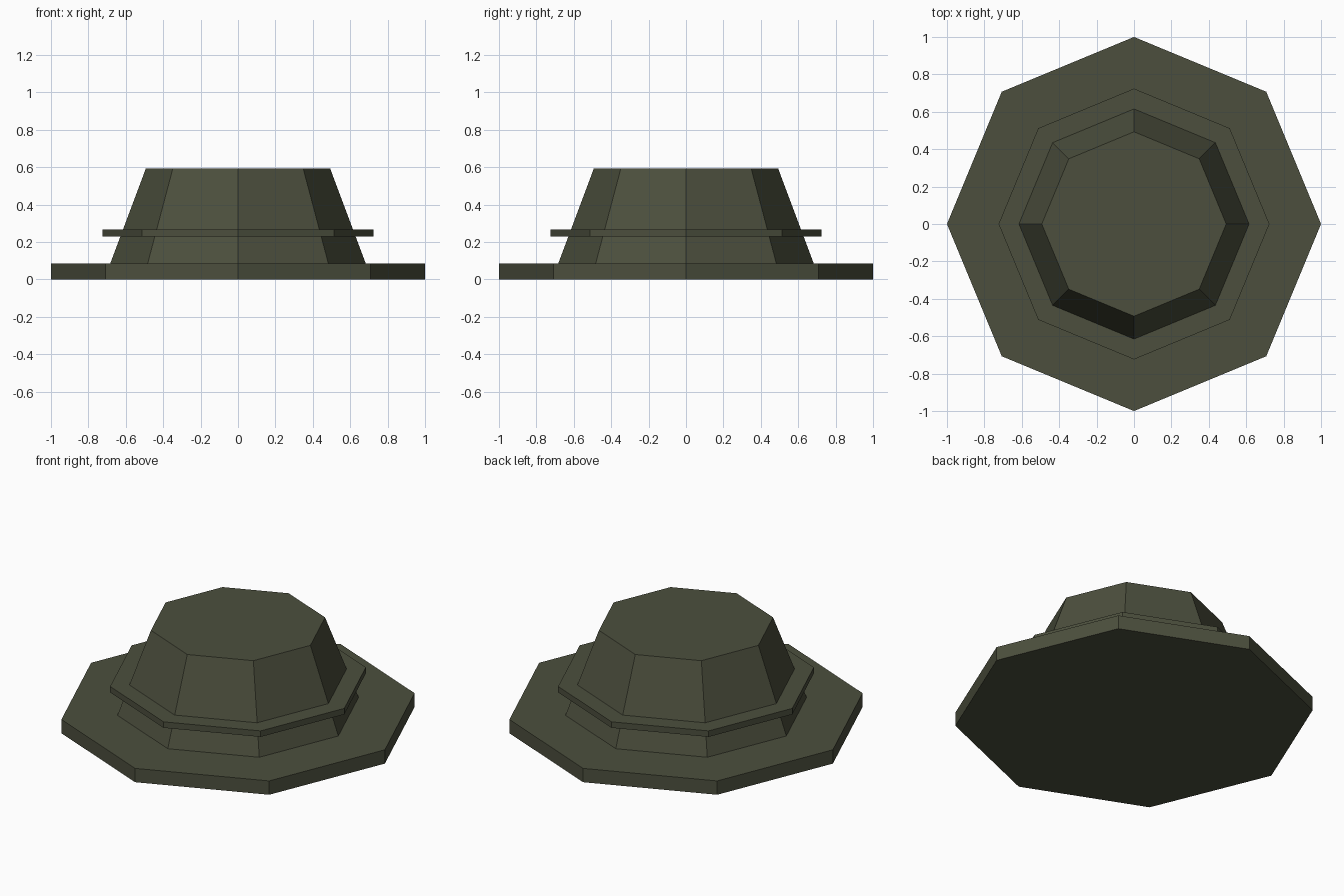
import bpy
import math

if "Cube" in bpy.data.objects:
    bpy.data.objects.remove(bpy.data.objects["Cube"])

olive = bpy.data.materials.new("dark_olive")
olive.diffuse_color = (0.072, 0.078, 0.047, 1.0)
olive.use_nodes = True
olive.node_tree.nodes["Principled BSDF"].inputs["Base Color"].default_value = olive.diffuse_color


def octagon_frustum(name, r_bottom, r_top, z0, z1):
    """Eight-sided flat-shaded frustum with corners on the x and y axes."""
    n = 8
    verts = [(r * math.cos(math.tau * i / n), r * math.sin(math.tau * i / n), z)
             for r, z in ((r_bottom, z0), (r_top, z1)) for i in range(n)]
    faces = [(i, (i + 1) % n, n + (i + 1) % n, n + i) for i in range(n)]
    faces += [tuple(reversed(range(n))), tuple(range(n, 2 * n))]
    mesh = bpy.data.meshes.new(name)
    mesh.from_pydata(verts, [], faces)
    mesh.materials.append(olive)
    obj = bpy.data.objects.new(name, mesh)
    bpy.context.collection.objects.link(obj)
    return obj


# Wide flat brim
octagon_frustum("brim", 1.0, 1.0, 0.0, 0.085)
# Tapered crown
octagon_frustum("crown", 0.683, 0.493, 0.085, 0.592)
# Thin band sticking out around the crown
octagon_frustum("band", 0.724, 0.724, 0.229, 0.266)
